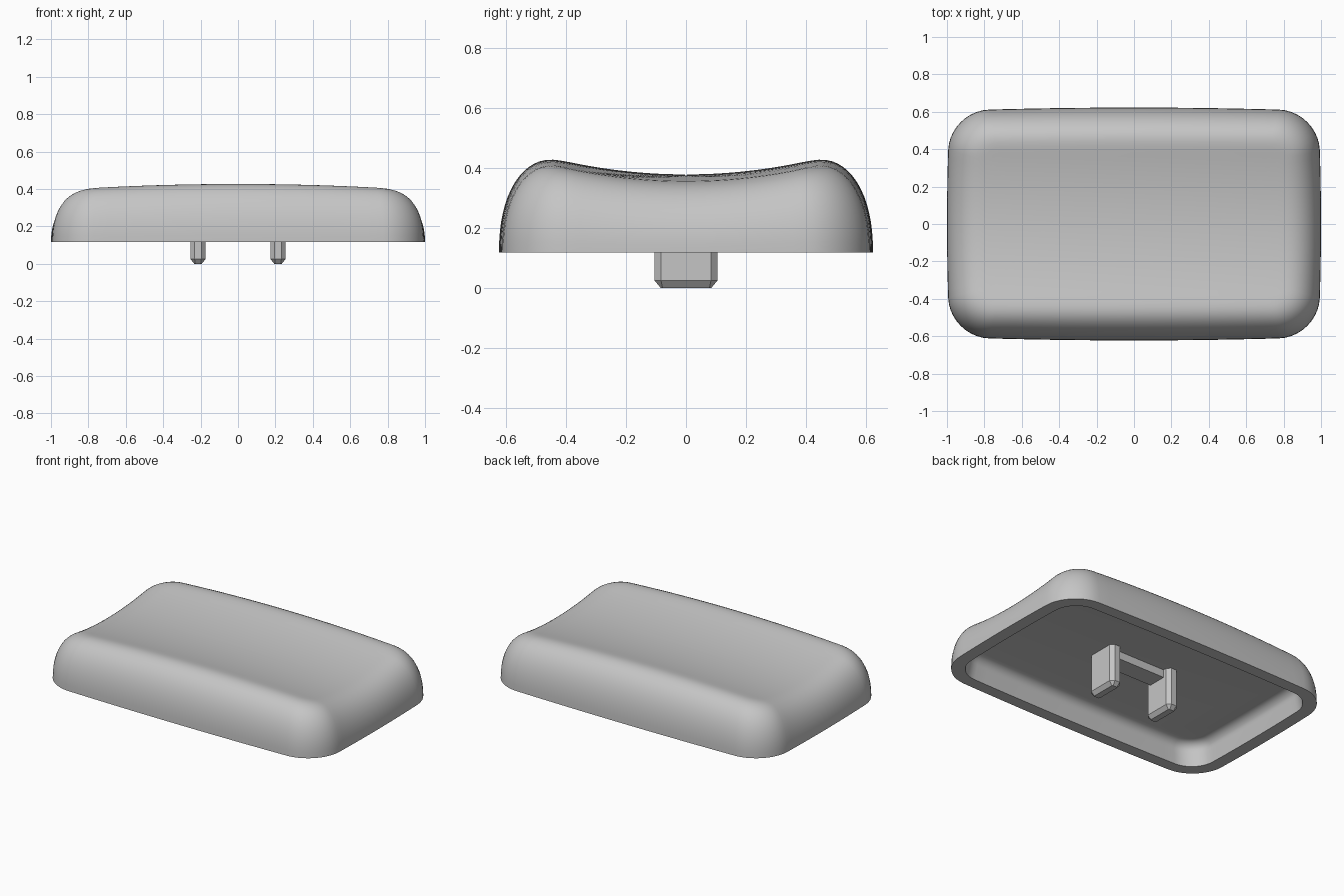
import bpy, bmesh, math

if "Cube" in bpy.data.objects:
    bpy.data.objects.remove(bpy.data.objects["Cube"])

grey = bpy.data.materials.new("grey plastic")
grey.diffuse_color = (0.56, 0.56, 0.56, 1)
grey.use_nodes = True
grey.node_tree.nodes["Principled BSDF"].inputs["Base Color"].default_value = grey.diffuse_color

RIM, CEILING = 0.118, 0.265


def dish(x, y):
    """Height of the scooped top: low along the middle, easing flat at the long edges."""
    a, span = 0.38, 0.14
    y = abs(y)
    if y > a:
        s = min(y - a, span)
        y = a + s - s * s / (2 * span)
    return 0.378 + 0.055 * (y / 0.45) ** 2 - 0.022 * (x / 0.8) ** 2


def outline(hx, hy, r, side=20, corner=10):
    """Rounded rectangle with slightly bowed sides, same point count for any size."""
    r = min(r, hx * 0.98, hy * 0.98)
    pts = []
    corners = [(1, 1, 0), (-1, 1, 90), (-1, -1, 180), (1, -1, 270)]
    for i, (sx, sy, start) in enumerate(corners):
        for k in range(corner + 1):
            t = math.radians(start + 90 * k / corner)
            pts.append((sx * (hx - r) + r * math.cos(t), sy * (hy - r) + r * math.sin(t)))
        nx, ny, ns = corners[(i + 1) % 4]
        t = math.radians(ns)
        end = (nx * (hx - r) + r * math.cos(t), ny * (hy - r) + r * math.sin(t))
        x0, y0 = pts[-1]
        for k in range(1, side):
            f = k / side
            pts.append((x0 + (end[0] - x0) * f, y0 + (end[1] - y0) * f))
    return [(x * (1 + 0.015 * (1 - min(1, (y / 0.6) ** 2))),
             y * (1 + 0.029 * (1 - min(1, (x / 0.98) ** 2)))) for x, y in pts]


def loft(name, rings):
    """Skin a stack of equal rings and close both ends."""
    bm = bmesh.new()
    loops = [[bm.verts.new(p) for p in ring] for ring in rings]
    for a, b in zip(loops, loops[1:]):
        for i in range(len(a)):
            j = (i + 1) % len(a)
            bm.faces.new((a[i], a[j], b[j], b[i]))
    bm.faces.new(loops[0])
    bm.faces.new(loops[-1])
    bmesh.ops.recalc_face_normals(bm, faces=bm.faces)
    mesh = bpy.data.meshes.new(name)
    bm.to_mesh(mesh)
    bm.free()
    mesh.materials.append(grey)
    obj = bpy.data.objects.new(name, mesh)
    bpy.context.collection.objects.link(obj)
    return obj


# Cap shell: ceiling, inner fillet, inner wall, rim, rounded outside, dished top
rings = []
FILLET = 0.06
for k in range(7):
    t = math.radians(90 * k / 6)
    inset = FILLET * (1 - math.sin(t))
    z = CEILING - FILLET * (1 - math.cos(t))
    rings.append([(x, y, z) for x, y in outline(0.892 - inset, 0.522 - inset, 0.15 - inset)])
rings.append([(x, y, RIM) for x, y in outline(0.906, 0.53, 0.15)])

EDGE = 0.2
insets = [EDGE * (k / 16) ** 2 for k in range(17)]
insets += [EDGE + 0.402 * k / 14 for k in range(1, 15)]
for d in insets:
    u = min(1, d / EDGE)
    rise = (1 - (1 - u) ** 2.45) ** (1 / 2.2)
    rings.append([(x, y, RIM + (dish(x, y) - RIM) * rise)
                  for x, y in outline(0.985 - d, 0.605 - d, max(0.21 - 0.7 * d, 0.05))])
cap = loft("cap_shell", rings)
bpy.context.view_layer.objects.active = cap
cap.select_set(True)
bpy.ops.object.shade_smooth_by_angle(angle=math.radians(40))
cap.select_set(False)


def octagon(cx, hx, hy, c, z):
    """Rectangle with cut corners at height z."""
    return [(cx + x, y, z) for x, y in (
        (hx, hy - c), (hx - c, hy), (c - hx, hy), (-hx, hy - c),
        (-hx, c - hy), (c - hx, -hy), (hx - c, -hy), (hx, c - hy))]


# Two chamfered mounting legs
for side, cx in (("left", -0.214), ("right", 0.214)):
    loft(side + "_leg", [octagon(cx, 0.02, 0.084, 0.006, 0),
                         octagon(cx, 0.04, 0.105, 0.022, 0.025),
                         octagon(cx, 0.04, 0.105, 0.022, CEILING + 0.02)])

# Low rib joining the legs under the ceiling
loft("leg_rib", [[(x, y, z) for x, y in ((0.19, 0.06), (-0.19, 0.06), (-0.19, -0.06), (0.19, -0.06))]
                 for z in (0.215, CEILING + 0.02)])
